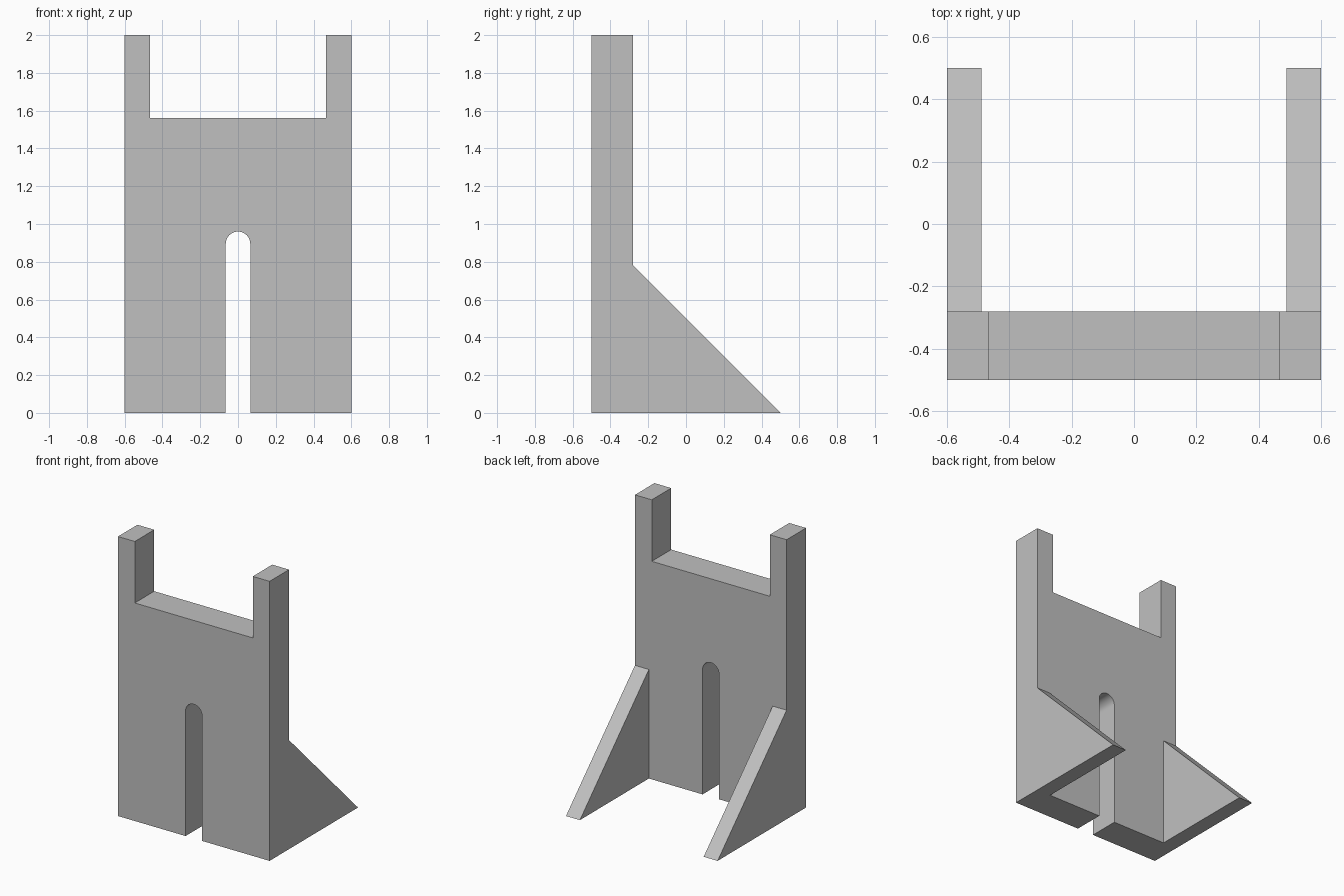
import bpy, bmesh, math
from mathutils import Vector

if "Cube" in bpy.data.objects:
    bpy.data.objects.remove(bpy.data.objects["Cube"], do_unlink=True)

FRONT, PANEL_BACK, REAR = -0.5, -0.28, 0.5
HALF_WIDTH, HEIGHT = 0.6, 2.0
BRACE_INNER, BRACE_TOP = 0.49, 0.78
PRONG_INNER, NOTCH_FLOOR = 0.467, 1.56
SLOT_RADIUS, SLOT_CENTRE = 0.065, 0.895

grey = bpy.data.materials.new("plain grey")
grey.use_nodes = True
colour = (0.53, 0.53, 0.53, 1)
grey.diffuse_color = colour
grey.node_tree.nodes["Principled BSDF"].inputs["Base Color"].default_value = colour


def prism(name, points, sweep):
    """Extrude a closed outline along a vector."""
    bm = bmesh.new()
    face = bm.faces.new([bm.verts.new(p) for p in points])
    top = bmesh.ops.extrude_face_region(bm, geom=[face])["geom"]
    moved = [v for v in top if isinstance(v, bmesh.types.BMVert)]
    bmesh.ops.translate(bm, verts=moved, vec=Vector(sweep))
    bmesh.ops.recalc_face_normals(bm, faces=bm.faces)
    mesh = bpy.data.meshes.new(name)
    bm.to_mesh(mesh)
    bm.free()
    mesh.materials.append(grey)
    obj = bpy.data.objects.new(name, mesh)
    bpy.context.collection.objects.link(obj)
    return obj


def box_outline(half, y, low, high):
    return [(-half, y, low), (half, y, low), (half, y, high), (-half, y, high)]


# Side outline swept across the full width
side = [(FRONT, 0), (REAR, 0), (PANEL_BACK, BRACE_TOP), (PANEL_BACK, HEIGHT), (FRONT, HEIGHT)]
stand = prism("braced_panel", [(-HALF_WIDTH, y, z) for y, z in side], (2 * HALF_WIDTH, 0, 0))

# Openings: gap between braces, notch between prongs, round-topped slot
gap = prism("brace_gap_cutter", box_outline(BRACE_INNER, PANEL_BACK, -1, 1), (0, 2, 0))
notch = prism("top_notch_cutter", box_outline(PRONG_INNER, -1, NOTCH_FLOOR, 3), (0, 2, 0))
steps = 24
arch = [(SLOT_RADIUS * math.cos(math.pi * i / steps), -1,
         SLOT_CENTRE + SLOT_RADIUS * math.sin(math.pi * i / steps)) for i in range(steps + 1)]
slot = prism("slot_cutter", [(-SLOT_RADIUS, -1, -1), (SLOT_RADIUS, -1, -1)] + arch, (0, 2, 0))

bpy.context.view_layer.objects.active = stand
stand.select_set(True)
for cutter in (gap, notch, slot):
    cut = stand.modifiers.new(cutter.name, "BOOLEAN")
    cut.operation, cut.solver, cut.object = "DIFFERENCE", "EXACT", cutter
    bpy.ops.object.modifier_apply(modifier=cut.name)
    bpy.data.objects.remove(cutter, do_unlink=True)

# Smooth slot arch, crisp corners everywhere else
bpy.ops.object.shade_smooth_by_angle(angle=math.radians(30))
